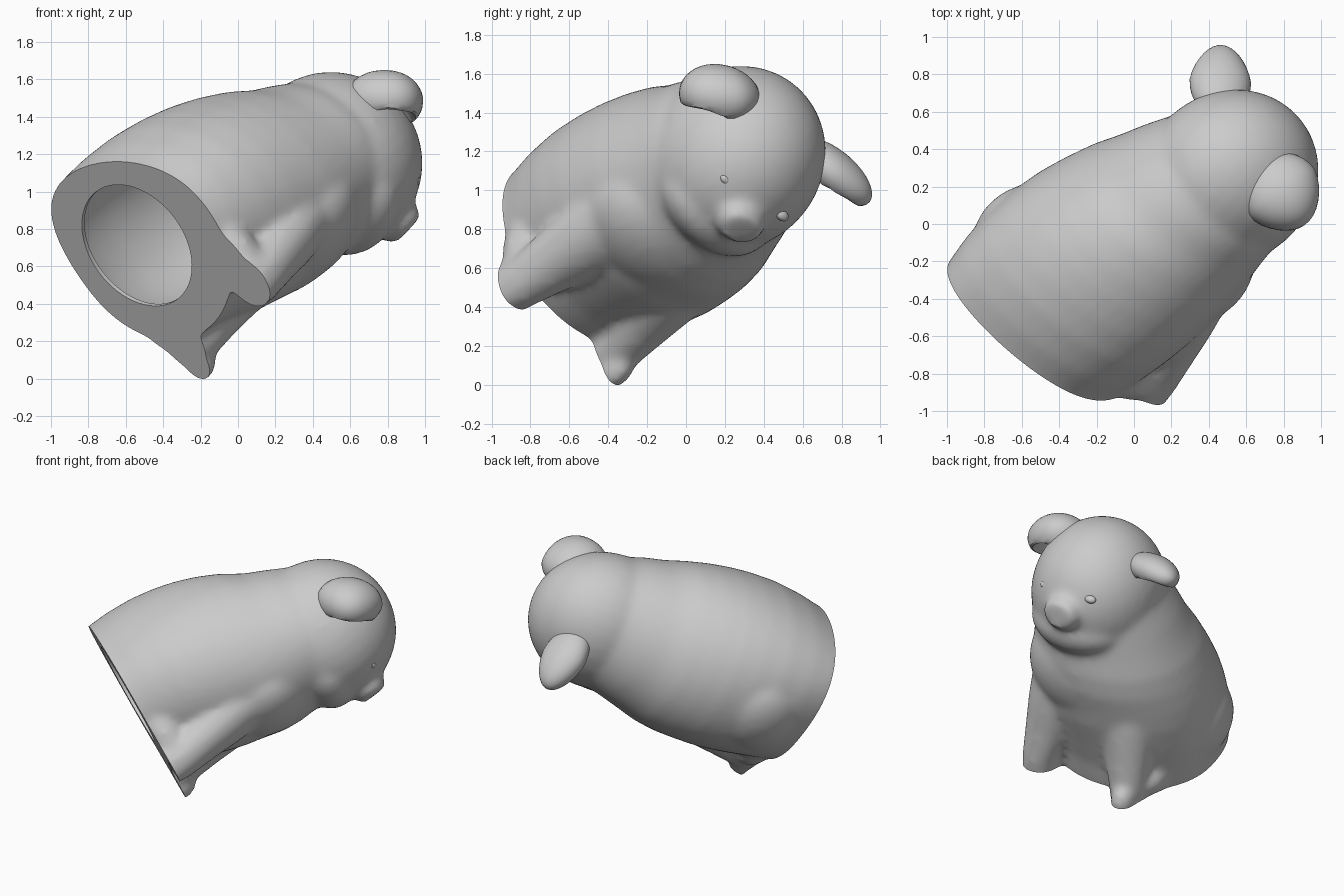
import bpy, bmesh, math
from mathutils import Matrix, Vector

if "Cube" in bpy.data.objects:
    bpy.data.objects.remove(bpy.data.objects["Cube"])

# Tilted figurine frame: F = forward, L = the pig's left, U = up from the flat base
U = Vector((.578, .691, .436)).normalized()
L = Vector((-.494, .724, -.481))
L = (L - U * L.dot(U)).normalized()
F = L.cross(U)
FRAME = Matrix.Translation(U * -.351) @ Matrix((F, L, U)).transposed().to_4x4()
MID = -.565


def loft(bm, rings, n=48, egg=0.0, swing=0.0):
    """Closed skin through rings (h, f, l, rf, rl); swing turns the low back part sideways."""
    loops = []
    for h, f, l, rf, rl in rings:
        loop = []
        turn = swing * max(0, 1 - max(h, 0) / .9)
        for i in range(n):
            t = 2 * math.pi * i / n
            c, s = math.cos(t), math.sin(t)
            side = rl * s * (1 + egg * c) + turn * min(c, 0) ** 2
            loop.append(bm.verts.new((f + rf * c, l + side, h)))
        loops.append(loop)
    for a, b in zip(loops, loops[1:]):
        for i in range(n):
            j = (i + 1) % n
            bm.faces.new((a[i], a[j], b[j], b[i]))
    bm.faces.new(loops[0][::-1])
    bm.faces.new(loops[-1])


def blob(bm, centre, radii, rot=None):
    m = Matrix.Translation(centre) @ (rot or Matrix()) @ Matrix.Diagonal((*radii, 1))
    return bmesh.ops.create_uvsphere(bm, u_segments=32, v_segments=20, radius=1, matrix=m)["verts"]


def finish(name, bm):
    bmesh.ops.recalc_face_normals(bm, faces=bm.faces)
    mesh = bpy.data.meshes.new(name)
    bm.to_mesh(mesh)
    bm.free()
    ob = bpy.data.objects.new(name, mesh)
    bpy.context.collection.objects.link(ob)
    ob.matrix_world = FRAME
    return ob


# Torso, egg shaped and widest low down
torso = [(-.10, -.83, -.49, .54, .54), (0, -.83, -.485, .56, .555),
         (.15, -.83, -.49, .575, .59), (.33, -.81, -.50, .595, .615),
         (.50, -.78, -.51, .605, .62), (.64, -.755, -.52, .60, .61),
         (.78, -.72, -.535, .59, .59), (.92, -.69, -.55, .56, .56),
         (1.06, -.66, -.575, .51, .52), (1.2, -.64, -.60, .475, .485),
         (1.35, -.61, -.62, .44, .43)]
bm = bmesh.new()
loft(bm, torso, egg=.05, swing=.15)
# Full chest
blob(bm, (-.43, -.60, .80), (.30, .46, .40))

# Head, cheeks and muzzle
blob(bm, (-.57, -.635, 1.325), (.485, .445, .495))
blob(bm, (-.34, -.635, 1.21), (.27, .35, .21))
blob(bm, (-.27, -.63, 1.36), (.18, .18, .15))

# Snout: short rounded disc tipped slightly upwards
snout = bmesh.new()
loft(snout, [(-.14, 0, 0, .14, .16), (0, 0, 0, .125, .14), (.08, 0, 0, .12, .13),
             (.125, 0, 0, .09, .105)], n=24)
tilt = Matrix.Translation((-.155, -.63, 1.40)) @ Matrix.Rotation(math.radians(82), 4, 'Y')
bmesh.ops.transform(snout, matrix=tilt, verts=snout.verts)
temp = bpy.data.meshes.new("snout")
snout.to_mesh(temp)
snout.free()
bm.from_mesh(temp)
bpy.data.meshes.remove(temp)

for s in (-1, 1):
    # Front legs hugging the chest, with pointed paws
    loft(bm, [(-.10, -.30, MID + s * .35, .15, .12), (.08, -.29, MID + s * .34, .14, .13),
              (.30, -.34, MID + s * .305, .16, .17), (.50, -.39, MID + s * .27, .19, .21),
              (.70, -.43, MID + s * .24, .20, .23), (.95, -.50, MID + s * .20, .18, .20)], n=24)
    blob(bm, (-.225 + s * .035, MID + s * .37, .0), (.11, .085, .13))
    # Hind feet
    blob(bm, (-.48, -.53 + s * .43, .07), (.19, .075, .10))
# Haunches, the left one fuller
blob(bm, (-.80, -.84, .17), (.32, .20, .24))
blob(bm, (-.87, -.10, .30), (.36, .245, .30))

body = finish("pig_body", bm)
mod = body.modifiers.new("merge", 'REMESH')
mod.mode = 'VOXEL'
mod.voxel_size = .022
mod = body.modifiers.new("soften", 'SMOOTH')
mod.factor = .5
mod.iterations = 14

# Cutters: flat base, round opening, hollow inside
bm = bmesh.new()
bmesh.ops.create_cube(bm, size=4, matrix=Matrix.Translation((-.8, -.5, -2)))
base_cutter = finish("base_cutter", bm)
bm = bmesh.new()
bmesh.ops.create_cone(bm, cap_ends=True, segments=64, radius1=.36, radius2=.36, depth=.6,
                      matrix=Matrix.Translation((-.86, -.44, .1)))
opening_cutter = finish("opening_cutter", bm)
bm = bmesh.new()
hollow = [(.025, -.85, -.46, .40, .40)]
hollow += [(h, f, l, rf - .12, rl - .12) for h, f, l, rf, rl in torso[2:9]]
hollow += [(1.15, -.66, -.58, .2, .2)]
loft(bm, hollow, egg=.05, swing=.1)
hollow_cutter = finish("hollow_cutter", bm)
cutters = (base_cutter, opening_cutter, hollow_cutter)
for c in cutters:
    c.hide_render = True
    mod = body.modifiers.new(c.name, 'BOOLEAN')
    mod.operation = 'DIFFERENCE'
    mod.solver = 'EXACT'
    mod.object = c

# Bake the carved body and drop the cutters
bpy.context.view_layer.update()
baked = bpy.data.meshes.new_from_object(body.evaluated_get(bpy.context.evaluated_depsgraph_get()))
body.modifiers.clear()
body.data = baked
for c in cutters:
    bpy.data.objects.remove(c)


# Ears: tapered, cupped flaps
def ear(name, centre, along, across, radii):
    t = Vector(along).normalized()
    w = Vector(across)
    w = (w - t * w.dot(t)).normalized()
    n = t.cross(w)
    if n.x < 0:
        n = -n
    bm = bmesh.new()
    for v in blob(bm, (0, 0, 0), (1, 1, 1)):
        x, y, z = v.co
        y *= 1 - .2 * max(x, 0)
        if z > 0:
            z -= 1.1 * z * max(0, 1 - (x - .15) ** 2 / .5 - y * y / .5)
        v.co = Vector(centre) + t * x * radii[0] + w * y * radii[1] + n * z * radii[2]
    return finish(name, bm)


ear("left_ear", (-.58, -.21, 1.62), (.46, .85, .26), (.25, -.13, .17), (.24, .165, .11))
ear("right_ear", (-.63, -.99, 1.57), (.32, -.9, -.16), (.5, .1, .7), (.215, .22, .16))

# Eyes: small beads
for side, pos in (("right", (-.205, -.83, 1.50)), ("left", (-.18, -.46, 1.53))):
    bm = bmesh.new()
    blob(bm, pos, (.03, .04, .026))
    finish(side + "_eye", bm)

# Smooth shading with the cut edges kept sharp
for o in [o for o in bpy.context.scene.objects if o.type == 'MESH']:
    bpy.ops.object.select_all(action='DESELECT')
    o.select_set(True)
    bpy.context.view_layer.objects.active = o
    bpy.ops.object.shade_smooth_by_angle(angle=math.radians(40))
